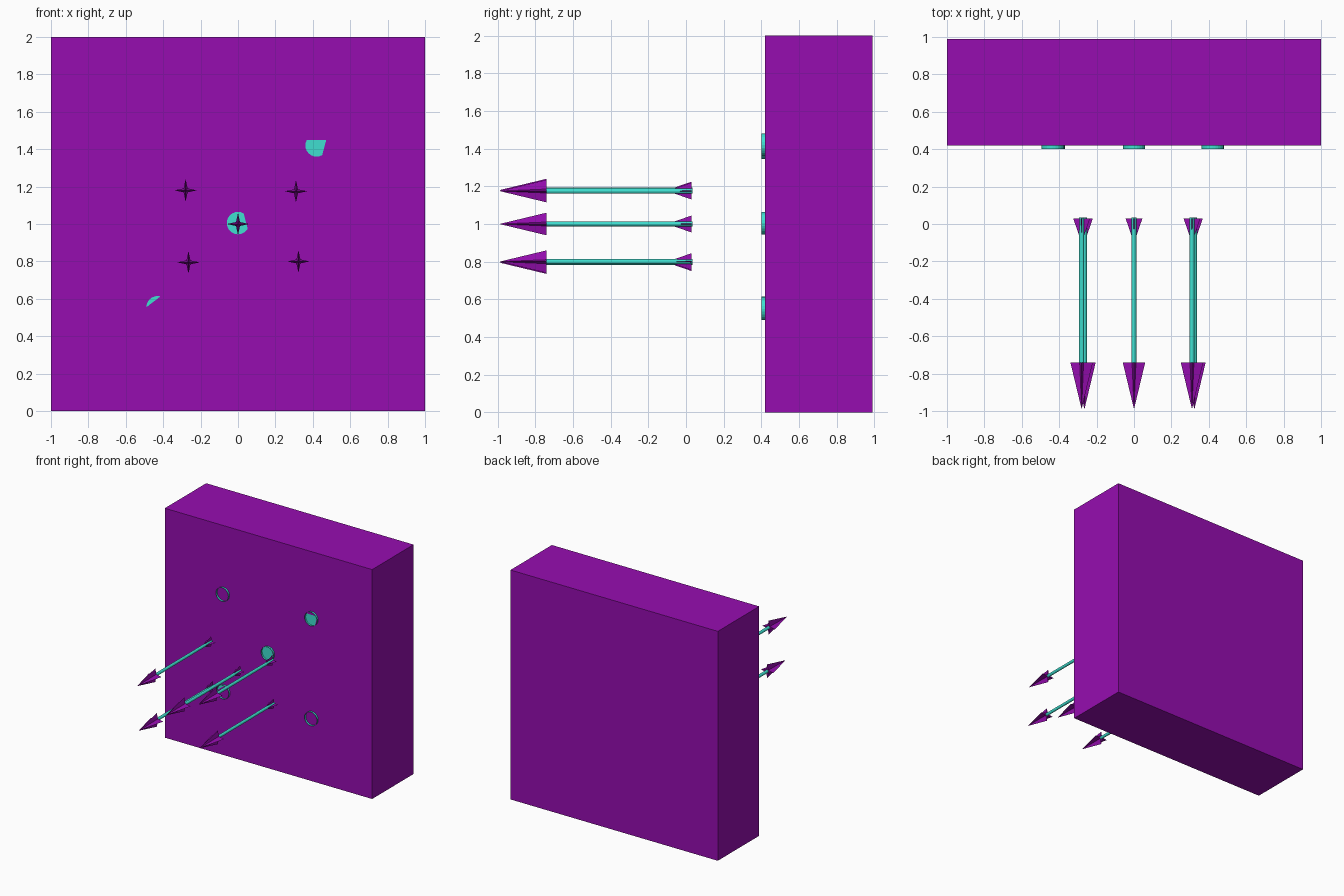
import bpy, bmesh
from math import cos, sin, pi, radians

if "Cube" in bpy.data.objects:
    bpy.data.objects.remove(bpy.data.objects["Cube"])


def material(name, color):
    m = bpy.data.materials.new(name)
    m.diffuse_color = color
    m.use_nodes = True
    m.node_tree.nodes["Principled BSDF"].inputs["Base Color"].default_value = m.diffuse_color
    return m


PURPLE = material("purple", (0.305, 0.004, 0.434, 1))
TEAL = material("teal", (0.05, 0.74, 0.63, 1))


def finish(bm, name, mat):
    bmesh.ops.recalc_face_normals(bm, faces=bm.faces[:])
    me = bpy.data.meshes.new(name)
    bm.to_mesh(me)
    bm.free()
    me.materials.append(mat)
    ob = bpy.data.objects.new(name, me)
    bpy.context.collection.objects.link(ob)
    return ob


def ring(bm, x, y, z, radii, n):
    # ring around the y axis; radii repeat, so two values give a star
    return [bm.verts.new((x + radii[i % len(radii)] * cos(2 * pi * i / n), y,
                          z + radii[i % len(radii)] * sin(2 * pi * i / n)))
            for i in range(n)]


def bridge(bm, a, b):
    for i in range(len(a)):
        j = (i + 1) % len(a)
        bm.faces.new((a[i], a[j], b[j], b[i]))


def star_cone(name, x, z, base_y, tip_y, outer, inner):
    bm = bmesh.new()
    base = ring(bm, x, base_y, z, (outer, inner), 8)
    tip = bm.verts.new((x, tip_y, z))
    for i in range(8):
        bm.faces.new((base[i], base[(i + 1) % 8], tip))
    bm.faces.new(base)
    finish(bm, name, PURPLE)


def rod(name, x, z, y0, y1, r, n):
    bm = bmesh.new()
    a, b = ring(bm, x, y0, z, (r,), n), ring(bm, x, y1, z, (r,), n)
    bridge(bm, a, b)
    bm.faces.new(a)
    bm.faces.new(b)
    finish(bm, name, TEAL)


# target block
bm = bmesh.new()
bmesh.ops.create_cube(bm, size=1)
bmesh.ops.scale(bm, vec=(2, 0.57, 2), verts=bm.verts[:])
bmesh.ops.translate(bm, vec=(0, 0.705, 1), verts=bm.verts[:])
finish(bm, "target_block", PURPLE)

# raised open rims; the teal floor just breaks through the block face on some
RIMS = [(-0.435, 1.405, None), (0.42, 1.42, [30] + list(range(150, 301, 15))),
        (0, 1.005, list(range(60, 331, 15))),
        (-0.43, 0.555, list(range(75, 181, 15))), (0.42, 0.55, None)]
for k, (x, z, arc) in enumerate(RIMS):
    bm = bmesh.new()
    bridge(bm, ring(bm, x, 0.402, z, (0.06,), 24), ring(bm, x, 0.425, z, (0.06,), 24))
    finish(bm, f"target_rim_{k + 1}", TEAL)
    if arc:
        bm = bmesh.new()
        bm.faces.new([bm.verts.new((x + 0.06 * cos(radians(t)), 0.418,
                                    z + 0.06 * sin(radians(t)))) for t in arc])
        finish(bm, f"target_spot_{k + 1}", TEAL)

# arrows: shaft, four-bladed head and four-bladed tail fins
ARROWS = [(-0.28, 1.18), (0.31, 1.175), (0, 1), (-0.265, 0.795), (0.323, 0.8)]
for k, (x, z) in enumerate(ARROWS):
    rod(f"arrow_shaft_{k + 1}", x, z, 0.035, -0.76, 0.013, 12)
    star_cone(f"arrow_head_{k + 1}", x, z, -0.74, -0.99, 0.06, 0.015)
    star_cone(f"arrow_fins_{k + 1}", x, z, 0.03, -0.1, 0.045, 0.006)
